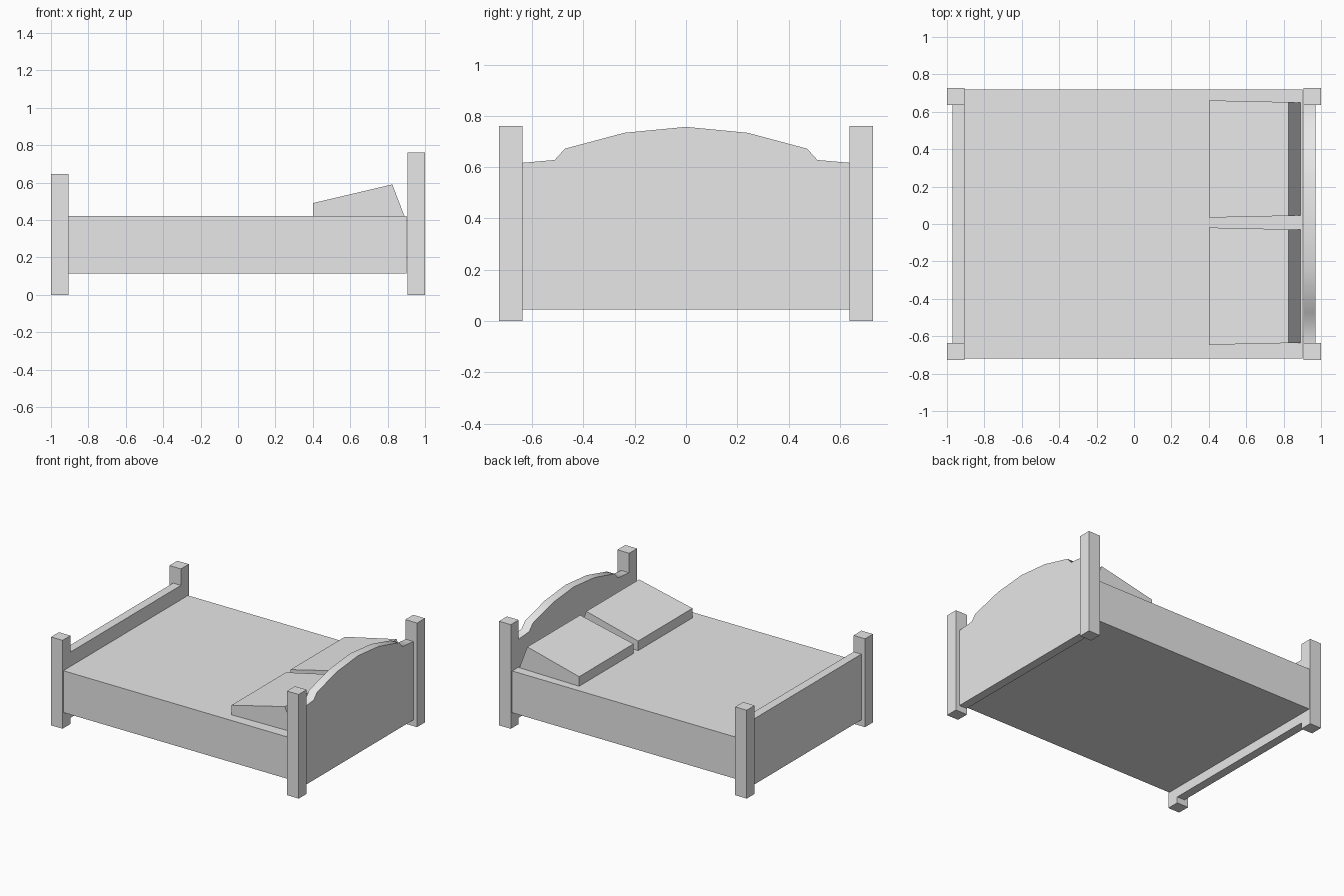
import bpy
import bmesh
import math
from mathutils import Vector

default = bpy.data.objects.get("Cube")
if default:
    bpy.data.objects.remove(default, do_unlink=True)

# Single flat colour
grey = bpy.data.materials.new("light_grey")
grey.use_nodes = True
colour = (0.8, 0.8, 0.8, 1)
grey.diffuse_color = colour
grey.node_tree.nodes["Principled BSDF"].inputs["Base Color"].default_value = colour


def finish(name, bm):
    bmesh.ops.recalc_face_normals(bm, faces=bm.faces)
    mesh = bpy.data.meshes.new(name)
    bm.to_mesh(mesh)
    bm.free()
    mesh.materials.append(grey)
    obj = bpy.data.objects.new(name, mesh)
    bpy.context.collection.objects.link(obj)
    return obj


def box(name, low, high):
    bm = bmesh.new()
    bmesh.ops.create_cube(bm, size=1)
    low, high = Vector(low), Vector(high)
    for v in bm.verts:
        v.co = (low + high) / 2 + v.co * (high - low)
    return finish(name, bm)


def extrude_profile(name, points, offset):
    bm = bmesh.new()
    face = bm.faces.new([bm.verts.new(p) for p in points])
    result = bmesh.ops.extrude_face_region(bm, geom=[face], use_keep_orig=True)
    verts = [g for g in result["geom"] if isinstance(g, bmesh.types.BMVert)]
    bmesh.ops.translate(bm, verts=verts, vec=offset)
    return finish(name, bm)


# Corner posts
inner, outer = 0.637, 0.728
for side, s in (("left", 1), ("right", -1)):
    y0, y1 = sorted((s * inner, s * outer))
    box("head_post_" + side, (0.905, y0, 0), (1, y1, 0.76))
    box("foot_post_" + side, (-1, y0, 0), (-0.907, y1, 0.645))

# Mattress and foot board
box("mattress", (-0.907, -0.719, 0.115), (0.9, 0.719, 0.42))
box("foot_board", (-0.97, -inner, 0.045), (-0.907, inner, 0.525))

# Arched head board, mirrored about its crown
half = [(inner, 0.045), (inner, 0.617), (0.512, 0.628), (0.472, 0.672), (0.24, 0.734)]
outline = half + [(0, 0.757)] + [(-y, z) for y, z in reversed(half)]
head_board = extrude_profile("head_board", [(0.907, y, z) for y, z in outline], (0.063, 0, 0))
bpy.ops.object.select_all(action="DESELECT")
head_board.select_set(True)
bpy.context.view_layer.objects.active = head_board
bpy.ops.object.shade_smooth_by_angle(angle=math.radians(50))

# Wedge pillows, slightly narrower towards the head
wedge = [(0.4, 0.42), (0.4, 0.49), (0.825, 0.59), (0.89, 0.42)]
for name, y0, y1 in (("pillow_left", 0.034, 0.661), ("pillow_right", -0.646, -0.019)):
    pillow = extrude_profile(name, [(x, y0, z) for x, z in wedge], (0, y1 - y0, 0))
    middle = (y0 + y1) / 2
    for v in pillow.data.vertices:
        v.co.y = middle + (v.co.y - middle) * (1 - 0.07 * (v.co.x - 0.4))
